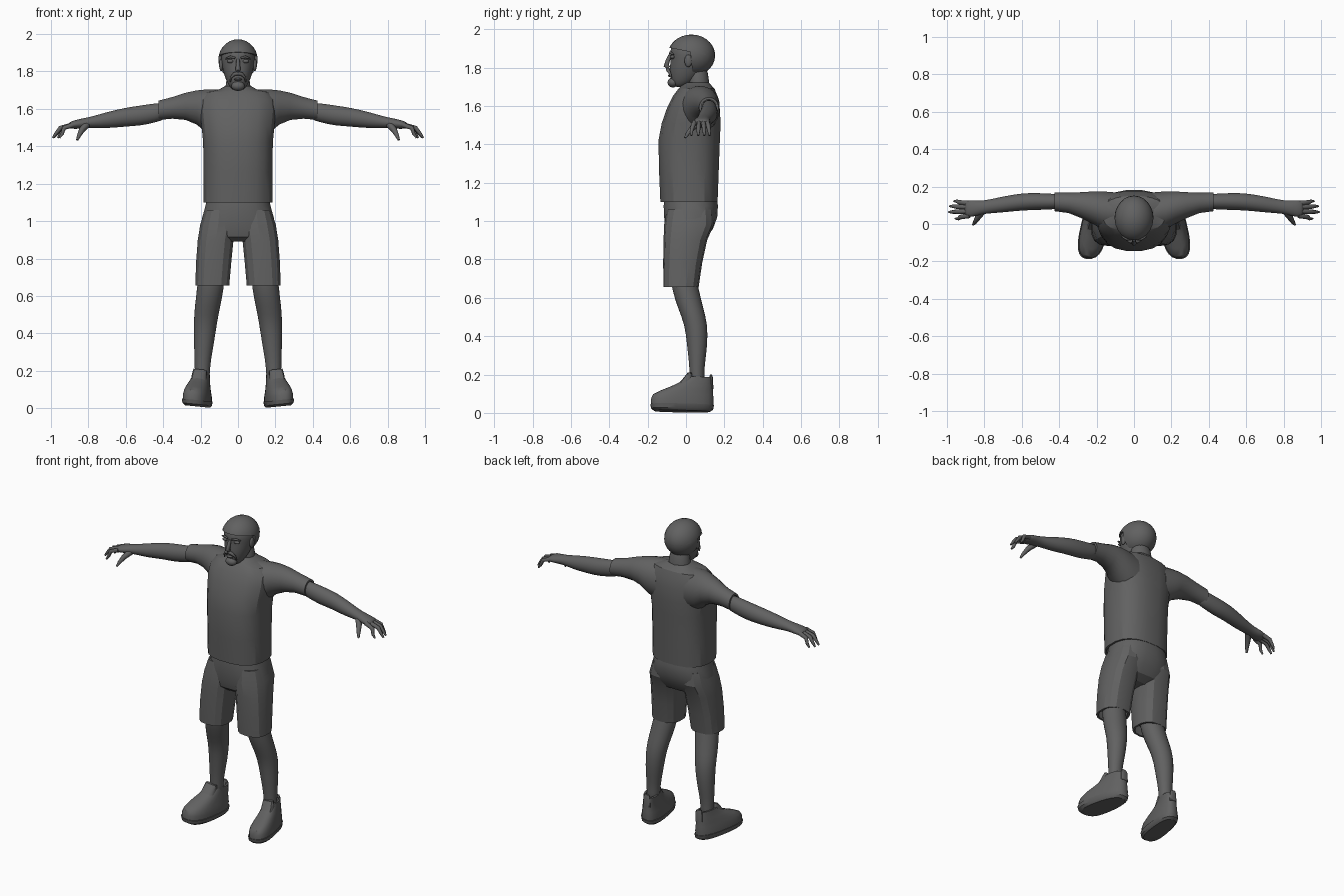
import bpy, bmesh, math
from mathutils import Vector

if "Cube" in bpy.data.objects:
    bpy.data.objects.remove(bpy.data.objects["Cube"])

mat = bpy.data.materials.new("dark grey")
mat.use_nodes = True
GREY = (0.12, 0.12, 0.12, 1)
mat.diffuse_color = GREY
mat.node_tree.nodes["Principled BSDF"].inputs["Base Color"].default_value = GREY


def finish(name, mesh, mirror=False, angle=35, subsurf=0):
    ob = bpy.data.objects.new(name, mesh)
    bpy.context.collection.objects.link(ob)
    mesh.materials.clear()
    mesh.materials.append(mat)
    if mirror:
        ob.modifiers.new("mirror", 'MIRROR').use_mirror_merge = False
    if subsurf:
        ob.modifiers.new("subsurf", 'SUBSURF').levels = subsurf
        ob.modifiers["subsurf"].render_levels = subsurf
    if angle:
        bpy.ops.object.select_all(action='DESELECT')
        ob.select_set(True)
        bpy.context.view_layer.objects.active = ob
        bpy.ops.object.shade_smooth_by_angle(angle=math.radians(angle))
    return ob


def loft(name, axis, rings, sides=20, power=2.0, hem=0, warp=None, **kw):
    """Rings are (position, a_min, a_max, b_min, b_max); hem is the depth of a hollow last end."""
    rings = list(rings)
    if hem:
        t, a, b, c, d = rings[-1]
        lip = (a + 0.012, b - 0.012, c + 0.012, d - 0.012)
        rings += [(t, *lip), (t + hem, *lip)]
    bm = bmesh.new()
    loops = []
    for t, a0, a1, b0, b1 in rings:
        loop = []
        for i in range(sides):
            u = 2 * math.pi * (i + 0.5) / sides
            c, s = math.cos(u), math.sin(u)
            a = (a0 + a1) / 2 + (a1 - a0) / 2 * math.copysign(abs(c) ** (2 / power), c)
            b = (b0 + b1) / 2 + (b1 - b0) / 2 * math.copysign(abs(s) ** (2 / power), s)
            co = Vector((a, b, t) if axis == 'z' else (t, a, b))
            loop.append(bm.verts.new(warp(co) if warp else co))
        loops.append(loop)
    for p, q in zip(loops, loops[1:]):
        for i in range(sides):
            j = (i + 1) % sides
            bm.faces.new((p[i], p[j], q[j], q[i]))
    bm.faces.new(loops[0])
    bm.faces.new(loops[-1])
    bmesh.ops.recalc_face_normals(bm, faces=bm.faces)
    mesh = bpy.data.meshes.new(name)
    bm.to_mesh(mesh)
    bm.free()
    return finish(name, mesh, **kw)


def tube(name, points, mirror=True):
    """Tapered tube through (x, y, z, radius) points."""
    cu = bpy.data.curves.new(name, 'CURVE')
    cu.dimensions = '3D'
    cu.bevel_depth = 1
    cu.bevel_resolution = 2
    cu.use_fill_caps = True
    sp = cu.splines.new('POLY')
    sp.points.add(len(points) - 1)
    for p, (x, y, z, r) in zip(sp.points, points):
        p.co = (x, y, z, 1)
        p.radius = r
    tmp = bpy.data.objects.new(name + "_path", cu)
    mesh = bpy.data.meshes.new_from_object(tmp)
    bpy.data.objects.remove(tmp)
    return finish(name, mesh, mirror, 60)


def ellipsoid(name, centre, radii, planes=(), mirror=False):
    """Ellipsoid, cut by (point, normal) planes; the side the normal faces is kept."""
    bm = bmesh.new()
    bmesh.ops.create_uvsphere(bm, u_segments=24, v_segments=14, radius=1)
    for v in bm.verts:
        v.co = Vector(c + r * k for c, r, k in zip(centre, radii, v.co))
    for point, normal in planes:
        geom = bm.verts[:] + bm.edges[:] + bm.faces[:]
        cut = bmesh.ops.bisect_plane(bm, geom=geom, plane_co=point, plane_no=normal, clear_inner=True)
        bmesh.ops.edgeloop_fill(bm, edges=[e for e in cut["geom_cut"] if isinstance(e, bmesh.types.BMEdge)])
    bmesh.ops.recalc_face_normals(bm, faces=bm.faces)
    mesh = bpy.data.meshes.new(name)
    bm.to_mesh(mesh)
    bm.free()
    return finish(name, mesh, mirror, 40)


# Shirt body, from neckline to hem
loft("shirt", 'z', [
    (1.722, -.07, .07, .0, .12), (1.705, -.1, .1, -.025, .135), (1.69, -.17, .17, -.04, .15),
    (1.65, -.2, .2, -.07, .165), (1.59, -.205, .205, -.1, .177), (1.51, -.197, .197, -.128, .182),
    (1.42, -.188, .188, -.145, .178), (1.26, -.186, .186, -.142, .172),
    (1.1, -.186, .186, -.135, .166)], power=2.5, hem=.03, angle=22)

# Sleeves
loft("sleeve", 'x', [
    (.1, -.05, .17, 1.44, 1.705), (.17, -.03, .176, 1.47, 1.705), (.22, .0, .175, 1.515, 1.7),
    (.28, .03, .171, 1.54, 1.687), (.35, .058, .168, 1.547, 1.664),
    (.425, .068, .17, 1.54, 1.645)], hem=-.03, mirror=True)

# Arms and hands
loft("arm", 'x', [
    (.37, .08, .16, 1.545, 1.637), (.45, .077, .163, 1.525, 1.63), (.52, .074, .167, 1.509, 1.619),
    (.6, .072, .166, 1.505, 1.608), (.7, .061, .148, 1.495, 1.584), (.78, .056, .13, 1.498, 1.56),
    (.82, .05, .125, 1.495, 1.552), (.87, .035, .13, 1.492, 1.541),
    (.91, .037, .123, 1.494, 1.528)], sides=16, mirror=True, subsurf=1, angle=80)
for name, y, tip_x, tip_y in [("index", .045, .955, .028), ("middle", .068, .99, .064),
                              ("ring", .09, .985, .095), ("little", .11, .963, .122)]:
    mid = .9 + (tip_x - .9) * .55
    tube(name + "_finger", [(.88, y, 1.515, .014), (mid, (y + tip_y) / 2, 1.498, .012),
                            (tip_x - .015, tip_y, 1.466, .009), (tip_x, tip_y, 1.445, .005)])
tube("thumb", [(.81, .07, 1.515, .02), (.835, .035, 1.487, .016),
               (.85, .01, 1.458, .011), (.86, -.004, 1.434, .006)])

# Shorts
loft("shorts_seat", 'z', [
    (1.12, -.168, .168, -.112, .16), (1.08, -.176, .176, -.118, .168), (1.02, -.193, .193, -.115, .164),
    (.96, -.2, .2, -.112, .142), (.915, -.19, .19, -.1, .11),
    (.89, -.12, .12, -.07, .06)], power=2.4, angle=22)
loft("shorts_leg", 'z', [
    (1.06, .02, .178, -.1, .14), (.98, .008, .204, -.114, .145), (.9, .022, .217, -.117, .11),
    (.78, .034, .226, -.119, .084), (.655, .045, .23, -.117, .066)],
    sides=14, power=2.5, hem=.06, mirror=True, angle=22)

# Bare lower legs
loft("leg", 'z', [
    (.75, .065, .215, -.09, .05), (.64, .073, .22, -.075, .068), (.54, .094, .234, -.042, .094),
    (.46, .11, .238, -.008, .114), (.36, .125, .237, .003, .114), (.26, .143, .234, .015, .1),
    (.2, .15, .232, .018, .095), (.12, .15, .232, .02, .1)],
    sides=14, mirror=True, subsurf=1, angle=80)


# Shoes, toes turned out and outer edge raised
def toe_out(co):
    x = .21 + (co.x - .21) * (1 - .7 * co.y) - .17 * co.y
    return Vector((x, co.y, co.z + max(0, x - .13) * .1))


loft("sole", 'z', [
    (.0, .152, .268, -.165, .125), (.012, .142, .28, -.182, .142), (.034, .139, .283, -.187, .147)],
    sides=24, power=2.6, mirror=True, warp=toe_out)
loft("shoe", 'z', [
    (.03, .143, .279, -.184, .143), (.06, .143, .278, -.184, .144), (.085, .148, .272, -.172, .143),
    (.105, .152, .268, -.135, .141), (.13, .157, .261, -.075, .14), (.155, .16, .254, -.025, .139),
    (.178, .16, .25, .005, .136)],
    sides=24, power=2.5, hem=-.03, mirror=True, warp=toe_out)
loft("shoe_tongue", 'z', [
    (.12, .165, .25, -.06, .05), (.165, .168, .248, -.02, .04), (.2, .17, .242, .008, .03)],
    sides=12, power=3, mirror=True, warp=toe_out)
loft("heel_tab", 'z', [
    (.12, .18, .235, .115, .143), (.175, .183, .232, .122, .141), (.192, .19, .225, .124, .136)],
    sides=12, power=3, mirror=True, warp=toe_out)

# Neck and head
loft("neck", 'z', [
    (1.66, -.085, .085, .0, .14), (1.72, -.064, .064, .01, .118),
    (1.82, -.06, .06, .005, .115)], subsurf=1, angle=80)
loft("head", 'z', [
    (1.697, -.022, .022, -.058, -.01), (1.715, -.044, .044, -.074, .03), (1.755, -.066, .066, -.084, .08),
    (1.8, -.08, .08, -.086, .1), (1.85, -.09, .09, -.08, .12), (1.88, -.092, .092, -.086, .125),
    (1.92, -.082, .082, -.075, .12), (1.95, -.05, .05, -.04, .08)], subsurf=1, angle=80)

# Hair: a cap above the brow and a mass behind the ears
HAIR = (0, .028, 1.863), (.105, .124, .109)
ellipsoid("hair_cap", *HAIR, planes=[((0, -.08, 1.902), (0, .2, 1))])
ellipsoid("hair_back", *HAIR, planes=[((0, .025, 1.86), (0, 1, .1))])
ellipsoid("ear", (.09, .012, 1.835), (.011, .02, .032), mirror=True)

# Face
tube("nose", [(0, -.082, 1.865, .009), (0, -.095, 1.835, .011), (0, -.103, 1.81, .014),
              (0, -.09, 1.798, .01)], mirror=False)
ellipsoid("eye", (.041, -.07, 1.855), (.018, .012, .01), mirror=True)
tube("eyebrow", [(.015, -.084, 1.872, .005), (.04, -.081, 1.878, .007), (.066, -.066, 1.868, .004)])
tube("moustache", [(0, -.094, 1.79, .011), (.02, -.093, 1.786, .01), (.038, -.083, 1.768, .006),
                   (.042, -.076, 1.745, .004)])
ellipsoid("lower_lip", (0, -.083, 1.758), (.022, .012, .007))
ellipsoid("chin_beard", (0, -.068, 1.722), (.036, .028, .026))
